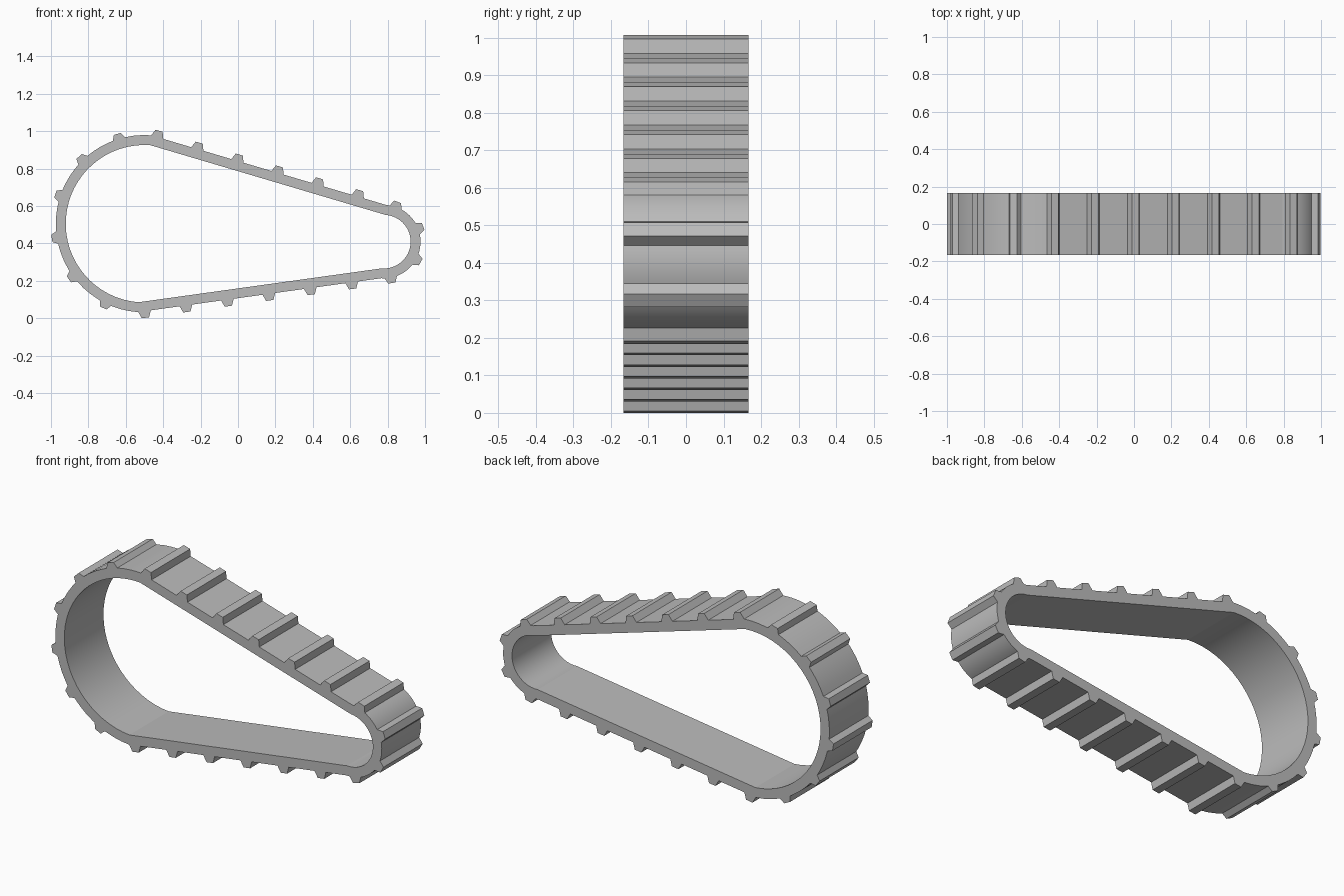
import bpy, bmesh
from math import radians, degrees, pi, atan2
from mathutils import Vector

if "Cube" in bpy.data.objects:
    bpy.data.objects.remove(bpy.data.objects["Cube"], do_unlink=True)

BIG, SMALL = Vector((-0.5, 0.505)), Vector((0.78, 0.409))   # wheel centres (x, z)
R_BIG, R_SMALL, THICK = 0.474, 0.196, 0.053
HALF_WIDTH, PITCH = 0.167, 0.2237
BASE, TIP = 0.034, 0.0195                                   # half widths of a tread bar
axis = (SMALL - BIG).normalized()
up = Vector((-axis.y, axis.x))
start = atan2(up.y, up.x)


def straight(a, b):
    """Place points along a line, raised to its left."""
    d = (b - a).normalized()
    n = Vector((-d.y, d.x))
    return lambda t, h: a + d * t + n * h


def arc(c, r, a0):
    """Place points clockwise along an arc, raised outwards."""
    def place(t, h):
        a = a0 - t / r
        return c + Vector((1, 0)).copy() @ Vector((0, 0)) * up + Vector(
            ((r + h) * cos_sin(a)[0], (r + h) * cos_sin(a)[1]))
    return place


def cos_sin(a):
    from math import cos, sin
    return cos(a), sin(a)


def toothed(place, samples, teeth, h, r=None):
    """Outline of one stretch with tread bars standing on it."""
    tip = TIP / (1 + h / r) if r else TIP
    pts = [(t, 0) for t in samples if all(abs(t - c) > BASE + 0.004 for c in teeth)]
    for c in teeth:
        pts += [(c - BASE, 0), (c - tip, h), (c + tip, h), (c + BASE, 0)]
    return [place(t, k) for t, k in sorted(pts)]


def spread(r, n=32):
    return [pi * r * i / n for i in range(n + 1)]


# Outer outline: top run, small bend, bottom run, big bend
top_a, top_b = BIG + up * R_BIG, SMALL + up * R_SMALL
low_a, low_b = SMALL - up * R_SMALL, BIG - up * R_BIG
run = (top_b - top_a).length
small_teeth = [R_SMALL * radians(14.7 + 50 * k) for k in range(4)]
big_teeth = [R_BIG * radians(21.9 + 27.4 * k) for k in range(6)]
outer = toothed(straight(top_a, top_b), [], [BASE + PITCH * k for k in range(6)], 0.0355)
outer += toothed(arc(SMALL, R_SMALL, start), spread(R_SMALL), small_teeth, 0.03, R_SMALL)
outer += toothed(straight(low_a, low_b), [],
                 [run - 0.036 - PITCH * k for k in range(6)], 0.0355)
outer += toothed(arc(BIG, R_BIG, start + pi), spread(R_BIG), big_teeth, 0.028, R_BIG)

# Inner outline: two plain bends joined by straight runs
inner = []
for c, r, a0 in ((SMALL, R_SMALL - THICK, start), (BIG, R_BIG - THICK, start + pi)):
    inner += [arc(c, r, a0)(t, 0) for t in spread(r)]

# Extrude the band between both outlines
curve = bpy.data.curves.new("belt_profile", "CURVE")
curve.dimensions, curve.fill_mode, curve.extrude = "2D", "BOTH", HALF_WIDTH
for loop in (outer, inner):
    spline = curve.splines.new("POLY")
    spline.points.add(len(loop) - 1)
    for p, q in zip(spline.points, loop):
        p.co = (q.x, q.y, 0, 1)
    spline.use_cyclic_u = True
helper = bpy.data.objects.new("belt_profile", curve)
bpy.context.collection.objects.link(helper)
mesh = bpy.data.meshes.new_from_object(
    helper.evaluated_get(bpy.context.evaluated_depsgraph_get()))
bpy.data.objects.remove(helper, do_unlink=True)

# Weld the caps to the walls and stand the belt upright
bm = bmesh.new()
bm.from_mesh(mesh)
bmesh.ops.remove_doubles(bm, verts=bm.verts, dist=0.0005)
for v in bm.verts:
    v.co = (v.co.x, -v.co.z, v.co.y)
bmesh.ops.recalc_face_normals(bm, faces=bm.faces)
bm.to_mesh(mesh)
bm.free()
mesh.name = "track_belt"
belt = bpy.data.objects.new("track_belt", mesh)
bpy.context.collection.objects.link(belt)

# Plain grey rubber
grey = bpy.data.materials.new("grey_rubber")
grey.use_nodes = True
colour = (0.5, 0.5, 0.5, 1)
grey.diffuse_color = colour
grey.node_tree.nodes["Principled BSDF"].inputs["Base Color"].default_value = colour
mesh.materials.clear()
mesh.materials.append(grey)

bpy.ops.object.select_all(action="DESELECT")
belt.select_set(True)
bpy.context.view_layer.objects.active = belt
bpy.ops.object.shade_smooth_by_angle(angle=radians(8))
